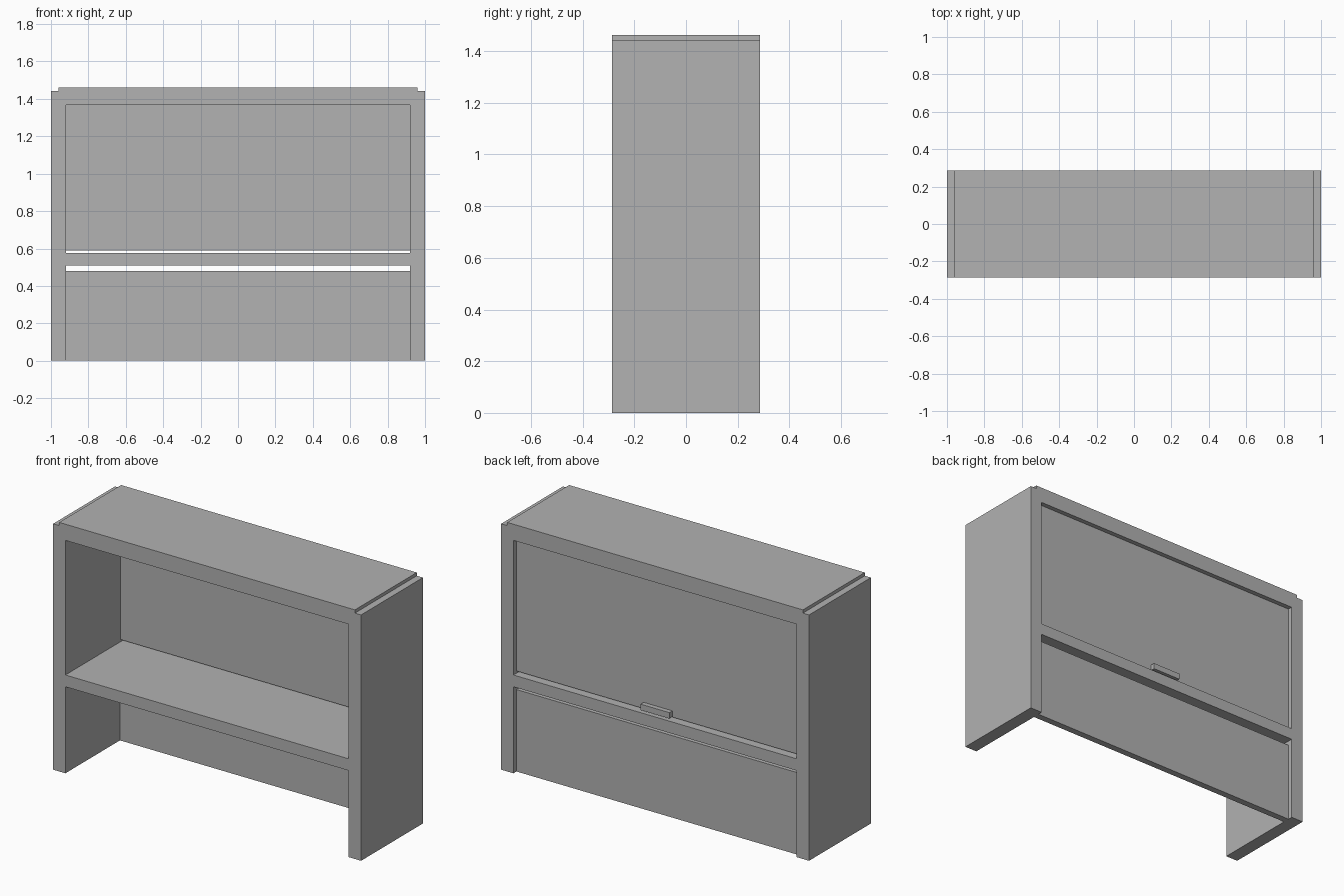
import bpy
import bmesh
from mathutils import Vector

if "Cube" in bpy.data.objects:
    bpy.data.objects.remove(bpy.data.objects["Cube"], do_unlink=True)

# Main sizes
HALF_W, INNER, HALF_D = 1.0, 0.92, 0.287
SHELF_LOW, SHELF_TOP, TOP_LOW = 0.508, 0.577, 1.367
SIDE_H, STEP_X, HEIGHT = 1.443, 0.96, 1.462
RECESS_Y = HALF_D - 0.028

# Single flat grey
grey = bpy.data.materials.new("plain_grey")
grey.use_nodes = True
colour = (0.445, 0.445, 0.445, 1)
grey.diffuse_color = colour
grey.node_tree.nodes["Principled BSDF"].inputs["Base Color"].default_value = colour


def finish(name, bm):
    bmesh.ops.recalc_face_normals(bm, faces=bm.faces)
    mesh = bpy.data.meshes.new(name)
    bm.to_mesh(mesh)
    bm.free()
    mesh.materials.append(grey)
    obj = bpy.data.objects.new(name, mesh)
    bpy.context.collection.objects.link(obj)
    return obj


def box(name, x, y, z):
    """Box from (low, high) pairs on each axis."""
    bm = bmesh.new()
    bmesh.ops.create_cube(bm, size=1)
    for v in bm.verts:
        v.co = [lo + (c + 0.5) * (hi - lo) for c, (lo, hi) in zip(v.co, (x, y, z))]
    return finish(name, bm)


def extruded_profile(name, loops):
    """Fill x-z loops (outline and holes) and extrude through the full depth."""
    bm = bmesh.new()
    edges = []
    for loop in loops:
        verts = [bm.verts.new((x, -HALF_D, z)) for x, z in loop]
        edges += [bm.edges.new((a, b)) for a, b in zip(verts, verts[1:] + verts[:1])]
    bmesh.ops.triangle_fill(bm, use_beauty=True, edges=edges, normal=Vector((0, -1, 0)))
    ext = bmesh.ops.extrude_face_region(bm, geom=bm.faces[:], use_keep_orig=True)
    moved = [g for g in ext["geom"] if isinstance(g, bmesh.types.BMVert)]
    bmesh.ops.translate(bm, verts=moved, vec=(0, 2 * HALF_D, 0))
    return finish(name, bm)


# Carcass: sides, stepped top board and shelf in one frame
half = [(INNER, SHELF_LOW), (INNER, 0), (HALF_W, 0), (HALF_W, SIDE_H),
        (STEP_X, SIDE_H), (STEP_X, HEIGHT)]
outline = half + [(-x, z) for x, z in reversed(half)]
opening = [(-INNER, SHELF_TOP), (INNER, SHELF_TOP), (INNER, TOP_LOW), (-INNER, TOP_LOW)]
extruded_profile("cabinet_frame", [outline, opening])

# Recessed back door and lower back panel
box("back_door", (-INNER, INNER), (RECESS_Y - 0.035, RECESS_Y), (0.59, TOP_LOW))
box("lower_back_panel", (-INNER, INNER), (RECESS_Y - 0.04, RECESS_Y), (0, 0.481))

# Door handle
box("door_handle", (-0.093, 0.093), (RECESS_Y, HALF_D), (0.592, 0.627))
